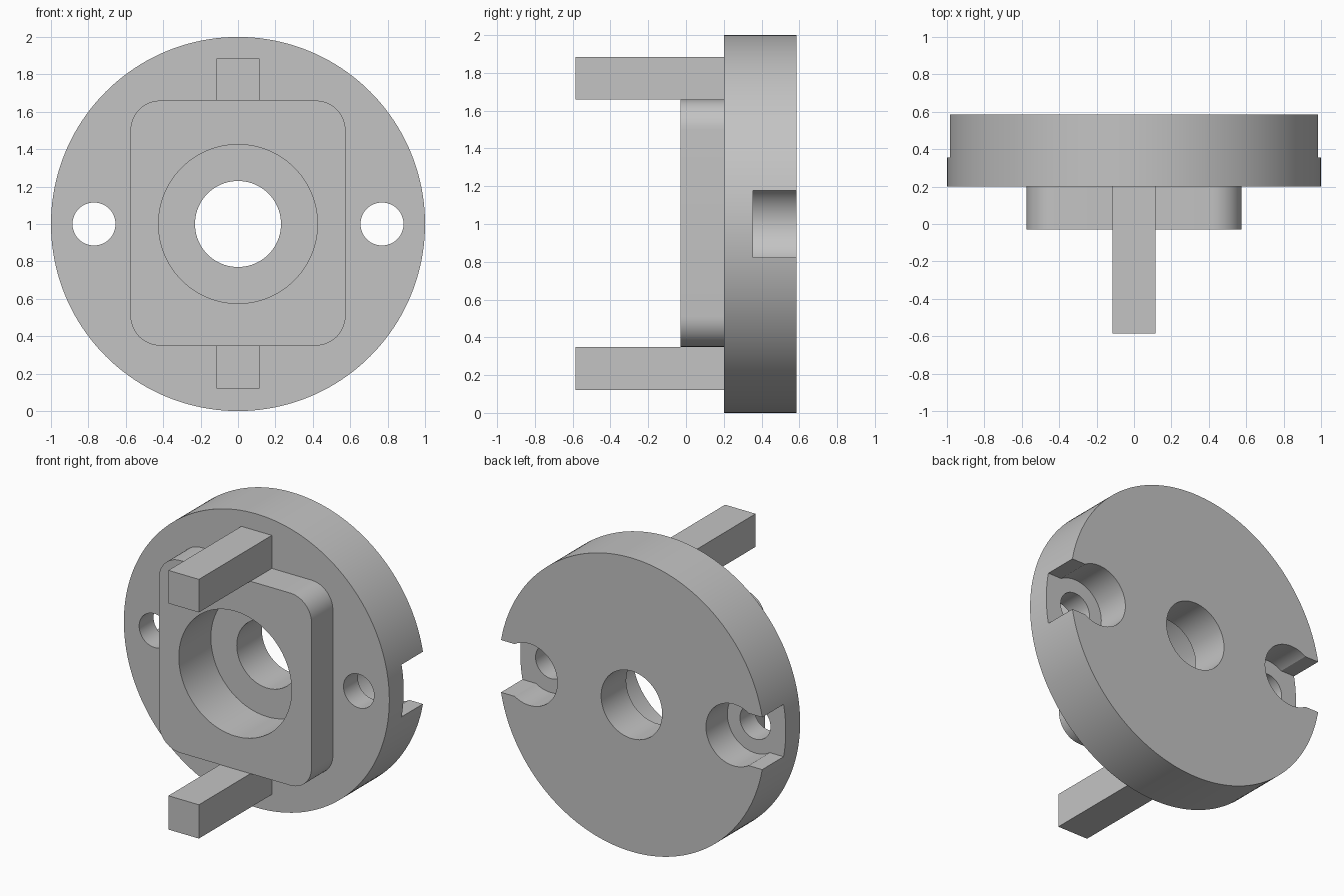
import bpy, math
from mathutils import Matrix

cube = bpy.data.objects.get("Cube")
if cube:
    bpy.data.objects.remove(cube, do_unlink=True)

grey = bpy.data.materials.new("plain grey")
grey.use_nodes = True
grey.diffuse_color = (0.55, 0.55, 0.55, 1)
grey.node_tree.nodes["Principled BSDF"].inputs["Base Color"].default_value = (0.55, 0.55, 0.55, 1)

MID = 1.0                             # height of the main axis
FRONT, FACE, BACK = -0.03, 0.2, 0.585  # plate front, disc front, disc back
OVER = 0.1                            # how far cutters reach past a surface


def finish(name):
    ob = bpy.context.object
    ob.name = ob.data.name = name
    ob.data.materials.append(grey)
    return ob


def cylinder(name, radius, y0, y1, x=0, sides=96):
    """Cylinder along y."""
    bpy.ops.mesh.primitive_cylinder_add(vertices=sides, radius=radius, depth=y1 - y0)
    ob = finish(name)
    ob.data.transform(Matrix.Translation((x, (y0 + y1) / 2, MID)) @ Matrix.Rotation(math.pi / 2, 4, 'X'))
    return ob


def box(name, x0, x1, y0, y1, z0, z1):
    bpy.ops.mesh.primitive_cube_add(size=1)
    ob = finish(name)
    centre = ((x0 + x1) / 2, (y0 + y1) / 2, (z0 + z1) / 2)
    ob.data.transform(Matrix.Translation(centre) @ Matrix.Diagonal((x1 - x0, y1 - y0, z1 - z0, 1)))
    return ob


def apply_modifier(ob, mod):
    bpy.context.view_layer.objects.active = ob
    bpy.ops.object.modifier_apply(modifier=mod.name)


def boolean(target, tool, operation):
    mod = target.modifiers.new("boolean", 'BOOLEAN')
    mod.operation, mod.object, mod.solver = operation, tool, 'EXACT'
    tool.hide_render = True
    apply_modifier(target, mod)
    bpy.data.objects.remove(tool, do_unlink=True)


# Round base disc
body = cylinder("flange_body", 1, FACE, BACK, sides=160)

# Raised plate with rounded corners, only the edges along y are bevelled
plate = box("raised_plate", -0.575, 0.575, FRONT, FACE + 0.05, 0.35, 1.66)
weights = plate.data.attributes.new("bevel_weight_edge", 'FLOAT', 'EDGE')
for edge in plate.data.edges:
    a, b = (plate.data.vertices[i].co for i in edge.vertices)
    weights.data[edge.index].value = 1.0 if abs(a.y - b.y) > 0.1 else 0.0
bevel = plate.modifiers.new("corners", 'BEVEL')
bevel.limit_method, bevel.width, bevel.segments = 'WEIGHT', 0.16, 12
apply_modifier(plate, bevel)
boolean(body, plate, 'UNION')

# Stepped centre bore
boolean(body, cylinder("bore", 0.425, FRONT - OVER, 0.315), 'DIFFERENCE')
boolean(body, cylinder("centre_hole", 0.23, FACE, BACK + OVER), 'DIFFERENCE')

# Bolt holes with a rear recess that opens through the rim
POCKET = 0.355
for side in (-1, 1):
    x = side * 0.77
    boolean(body, cylinder("bolt_hole", 0.115, FACE - OVER, BACK, x, 64), 'DIFFERENCE')
    boolean(body, cylinder("bolt_recess", 0.21, POCKET, BACK + OVER, x), 'DIFFERENCE')
    x0, x1 = sorted((x, side * 1.1))
    boolean(body, box("rim_slot", x0, x1, POCKET, BACK + OVER, MID - 0.178, MID + 0.178), 'DIFFERENCE')

bpy.ops.object.select_all(action='DESELECT')
body.select_set(True)
bpy.context.view_layer.objects.active = body
bpy.ops.object.shade_smooth_by_angle(angle=math.radians(30))

# Square prongs above and below the plate
for name, z0, z1 in (("upper_prong", 1.66, 1.885), ("lower_prong", 0.12, 0.35)):
    box(name, -0.115, 0.115, -BACK, FACE, z0, z1)
